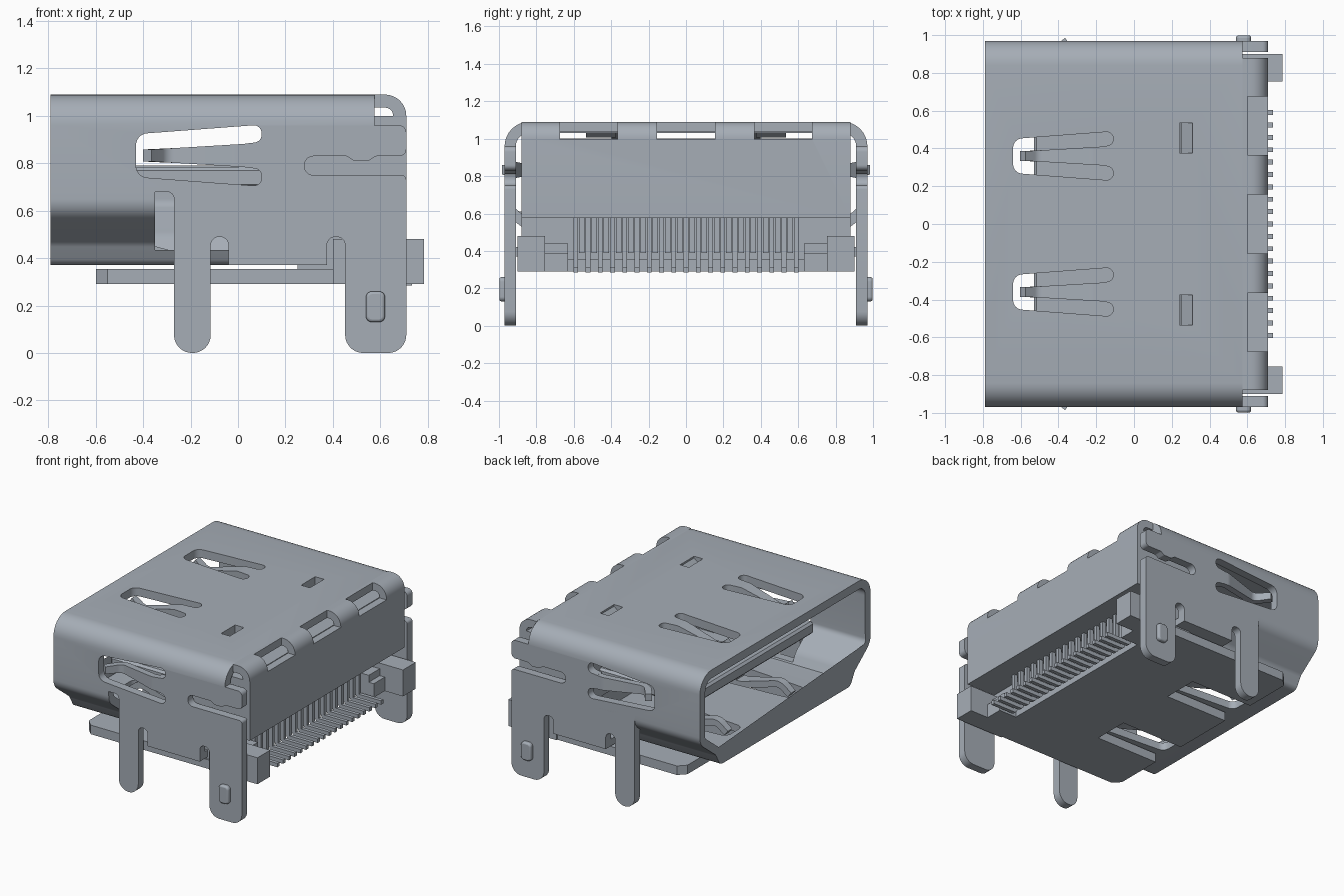
import bpy, bmesh, math
from mathutils import Vector, Matrix

if "Cube" in bpy.data.objects:
    bpy.data.objects.remove(bpy.data.objects["Cube"], do_unlink=True)

GREY = (0.38, 0.42, 0.47, 1)
mat = bpy.data.materials.new("steel grey")
mat.use_nodes = True
mat.diffuse_color = GREY
mat.node_tree.nodes["Principled BSDF"].inputs["Base Color"].default_value = GREY

# Axis order used to place a 2D outline and its extrusion depth in space
PLACE = {"x": lambda a, b, d: (d, a, b),
         "y": lambda a, b, d: (a, d, b),
         "z": lambda a, b, d: (a, b, d)}


def rounded(points, closed=True, steps=8):
    """Polyline from (a, b, radius) corners, with each radius turned into an arc."""
    out, n = [], len(points)
    for i, pt in enumerate(points):
        p, r = Vector(pt[:2]), (pt[2] if len(pt) > 2 else 0)
        if r == 0 or (not closed and i in (0, n - 1)):
            out.append(p)
            continue
        a = (Vector(points[i - 1][:2]) - p).normalized()
        b = (Vector(points[(i + 1) % n][:2]) - p).normalized()
        half = a.angle(b) / 2
        centre = p + (a + b).normalized() * r / math.sin(half)
        d = r / math.tan(half)
        start, end = p + a * d - centre, p + b * d - centre
        sweep = math.atan2(start.x * end.y - start.y * end.x, start.dot(end))
        for k in range(steps + 1):
            out.append(centre + Matrix.Rotation(sweep * k / steps, 2) @ start)
    return [p for i, p in enumerate(out) if i == 0 or (p - out[i - 1]).length > 1e-4]


def sheet(points, t):
    """Closed outline of bent sheet metal: a path thickened by t to its right."""
    path, inner = rounded(points, False), []
    for i, p in enumerate(path):
        d1 = (p - path[i - 1]).normalized() if i else (path[1] - p).normalized()
        d2 = (path[i + 1] - p).normalized() if i < len(path) - 1 else d1
        m = (d1 + d2).normalized()
        inner.append(p + Vector((m.y, -m.x)) * t / m.dot(d1))
    return path + inner[::-1]


def prism(name, outline, axis, lo, hi):
    bm = bmesh.new()
    ends = [[bm.verts.new(PLACE[axis](p[0], p[1], d)) for p in outline] for d in (lo, hi)]
    n = len(outline)
    for ring in ends:
        bm.faces.new(ring)
    for i in range(n):
        j = (i + 1) % n
        bm.faces.new((ends[0][i], ends[0][j], ends[1][j], ends[1][i]))
    bmesh.ops.recalc_face_normals(bm, faces=bm.faces)
    mesh = bpy.data.meshes.new(name)
    bm.to_mesh(mesh)
    bm.free()
    mesh.materials.append(mat)
    ob = bpy.data.objects.new(name, mesh)
    bpy.context.collection.objects.link(ob)
    return ob


def box(name, x, y, z):
    return prism(name, [(x[0], y[0]), (x[1], y[0]), (x[1], y[1]), (x[0], y[1])], "z", *z)


def boolean(ob, cutter, op="DIFFERENCE"):
    mod = ob.modifiers.new("cut", "BOOLEAN")
    mod.operation, mod.solver, mod.object = op, "EXACT", cutter
    bpy.context.view_layer.objects.active = ob
    bpy.ops.object.modifier_apply(modifier=mod.name)
    bpy.data.objects.remove(cutter, do_unlink=True)


def smooth(ob):
    bpy.ops.object.select_all(action="DESELECT")
    ob.select_set(True)
    bpy.context.view_layer.objects.active = ob
    bpy.ops.object.shade_smooth_by_angle(angle=math.radians(30))


def slot(root, centre):
    """U-shaped relief around a spring finger."""
    half = [(0, .13, .034), (-.53, .09, .05)]
    neck = [(0, -.058, .034), (-.07, -.05), (-.07, .05), (0, .058, .034)]
    pts = half + [(u, -v, r) for u, v, r in half[::-1]] + neck
    return [(p.x + root, p.y + centre) for p in rounded(pts)]


def spring(name, origin, across, inward, tip):
    """Tapered finger that dips inward and curls back at its tip."""
    ob = prism(name, sheet([(0, 0), (-.06, 0, .1), (-.34, .075, .05), (-.41, tip)], .045), "y", -1, 1)
    for v in ob.data.vertices:
        v.co.y *= .05 + .06 * max(v.co.x, -.41)
    m = Matrix((Vector((1, 0, 0)), Vector(across), Vector(inward))).transposed().to_4x4()
    ob.data.transform(Matrix.Translation(origin) @ m)
    bm = bmesh.new()
    bm.from_mesh(ob.data)
    bmesh.ops.recalc_face_normals(bm, faces=bm.faces)
    bm.to_mesh(ob.data)
    bm.free()
    smooth(ob)


# Upper shell: folded hood trimmed to the side silhouette with its legs
hood = prism("upper_shell", sheet([(-.97, -.1), (-.97, 1.09, .13), (.97, 1.09, .13), (.97, -.1)], .06),
             "x", -.79, .75)
side = [(-1, 1.2), (-1, .68), (-.27, .68, .03), (-.27, 0, .076), (-.115, 0, .076),
        (-.115, .49, .036), (-.04, .49, .036), (-.04, .37), (.375, .37), (.375, .49, .036),
        (.452, .49, .036), (.452, 0, .076), (.71, 0, .076), (.71, .75, .02), (.28, .75, .038),
        (.28, .83, .038), (.46, .83, .02), (.49, .81, .02), (.55, .81, .02), (.58, .83, .02),
        (.71, .83, .03), (.71, .96, .03), (.575, .96), (.575, 1.2)]
boolean(hood, prism("trim", rounded(side), "y", -2, 2), "INTERSECT")
boolean(hood, prism("side_slot", slot(.1, .833), "y", -2, 2))
for s in (-1, 1):
    boolean(hood, prism("top_slot", slot(-.11, s * .36), "z", .9, 1.2))
    y = sorted((s * .375, s * .535))
    boolean(hood, box("latch_hole", (.24, .31), y, (.9, 1.2)))
    latch = sheet([(.32, 1.085), (.25, 1.03)], -.03)
    prism("top_latch", latch, "y", *y)
smooth(hood)

# Lower shell: tapered channel at the mouth, flat floor behind it
half = [(.97, .68), (.97, .60, .1), (.79, .46, .07), (.74, .37, .05)]
channel = half + [(-p[0], *p[1:]) for p in half[::-1]]
lower = prism("lower_shell", sheet(channel, .055), "x", -.79, .375)
boolean(lower, box("side_gap", (-.35, 1), (-2, 2), (.435, 1)))
for s in (-1, 1):
    boolean(lower, prism("floor_slot", slot(-.11, s * .36), "z", .2, .6))
smooth(lower)
for s in (-1, 1):
    box("floor_flange", (-.04, .375), sorted((s * .70, s * .93)), (.37, .42))

# Rear cover folded down from the top, with windows along the bend
cover = prism("rear_cover", sheet([(.575, 1.09), (.71, 1.09, .09), (.71, .575)], .055), "y", -.88, .88)
for y in (-.52, 0, .52):
    boolean(cover, box("bend_window", (.6, .9), (y - .155, y + .155), (.995, 1.2)))
smooth(cover)

# Spring fingers and leg dimples
for s in (-1, 1):
    spring("top_spring", (-.165, s * .36, 1.09), (0, 1, 0), (0, 0, -1), .02)
    spring("floor_spring", (-.165, s * .36, .37), (0, 1, 0), (0, 0, 1), .02)
    spring("side_spring", (.045, s * .97, .833), (0, 0, 1), (0, -s, 0), -.015)
    pad = [(.54, .13, .025), (.62, .13, .025), (.62, .26, .025), (.54, .26, .025)]
    dimple = prism("leg_dimple", rounded(pad), "y", *sorted((s * .95, s * .998)))
    bev = dimple.modifiers.new("soft edge", "BEVEL")
    bev.width, bev.segments = .012, 3
    smooth(dimple)

# Insulating body: rear block, tongue, base plate and corner posts
box("rear_block", (.2, .655), (-.88, .88), (.575, 1.0))
box("lower_block", (.25, .48), (-.88, .88), (.3, .58))
tongue = box("tongue", (-.53, .25), (-.70, .70), (.695, .785))
bev = tongue.modifiers.new("soft edge", "BEVEL")
bev.width, bev.segments = .015, 1
wing = [(.5, .89), (-.55, .89), (-.6, .84), (-.6, .49), (-.1, .49), (-.1, .23), (-.6, .23)]
prism("base_plate", wing + [(x, -y) for x, y in wing[::-1]], "z", .29, .355)
for s in (-1, 1):
    box("corner_post", (.4, .785), sorted((s * .755, s * .9)), (.29, .48))
    box("post_step", (.4, .64), sorted((s * .63, s * .755)), (.29, .39))
    box("post_ledge", (.4, .6), sorted((s * .63, s * .755)), (.39, .44))

# Contacts: bent solder tails at the back, strips on the tongue
tail = sheet([(.53, .6), (.53, .285, .03), (.735, .285)], -.028)
for i in range(19):
    y = (i - 9) * .0655
    smooth(prism("solder_tail", tail, "y", y - .013, y + .013))
    z = (.678, .70) if i % 2 else (.78, .79)
    box("tongue_contact", (-.48, .22), (y - .02, y + .02), z)
    if i < 18:
        box("tail_rib", (.46, .515), (y + .018, y + .048), (.39, .58))
